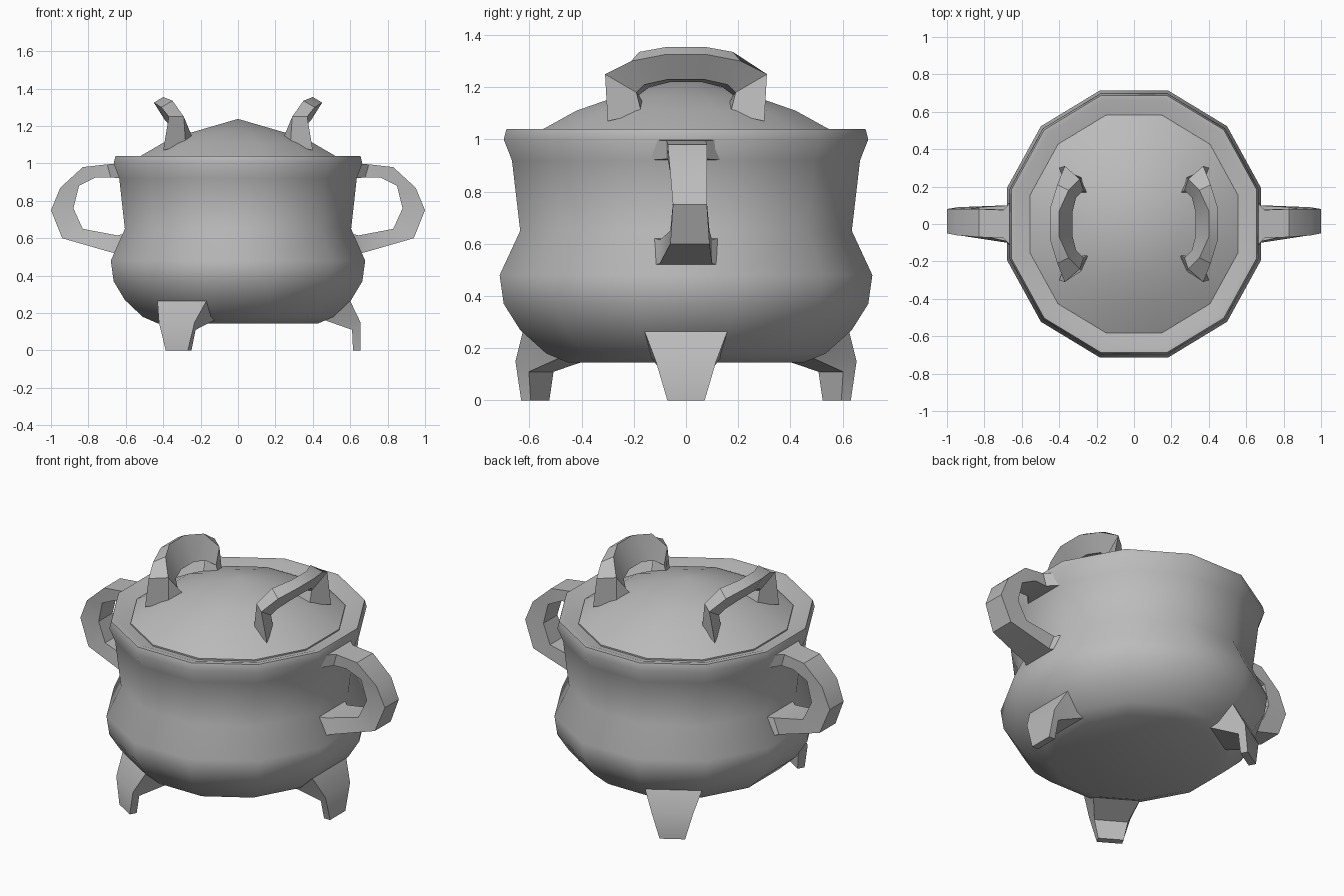
import bpy, bmesh, math

if "Cube" in bpy.data.objects:
    bpy.data.objects.remove(bpy.data.objects["Cube"], do_unlink=True)

iron = bpy.data.materials.new("grey_iron")
iron.use_nodes = True
GREY = (0.5, 0.5, 0.5, 1)
iron.diffuse_color = GREY
iron.node_tree.nodes["Principled BSDF"].inputs["Base Color"].default_value = GREY

SIDES = 12
DEPTH = 1.05  # the pot is slightly deeper than wide


def finish(name, bm, angle=42):
    bmesh.ops.recalc_face_normals(bm, faces=bm.faces)
    mesh = bpy.data.meshes.new(name)
    bm.to_mesh(mesh)
    bm.free()
    mesh.materials.append(iron)
    obj = bpy.data.objects.new(name, mesh)
    bpy.context.collection.objects.link(obj)
    bpy.ops.object.select_all(action='DESELECT')
    obj.select_set(True)
    bpy.context.view_layer.objects.active = obj
    bpy.ops.object.shade_smooth_by_angle(angle=math.radians(angle))
    return obj


def bridge(bm, rings):
    for a, b in zip(rings, rings[1:]):
        n = len(a)
        for i in range(n):
            j = (i + 1) % n
            bm.faces.new((a[i], a[j], b[j], b[i]))


def lathe(name, profile, tip=None):
    """Twelve-sided turned form; profile gives (flat-to-centre distance, z)."""
    bm = bmesh.new()
    rings = []
    for dist, z in profile:
        r = dist / math.cos(math.pi / SIDES)
        angles = [2 * math.pi * (i + 0.5) / SIDES for i in range(SIDES)]
        rings.append([bm.verts.new((r * math.cos(a), DEPTH * r * math.sin(a), z))
                      for a in angles])
    bridge(bm, rings)
    bm.faces.new(rings[0])
    if tip:
        top = bm.verts.new((0, 0, tip))
        for i in range(SIDES):
            bm.faces.new((rings[-1][i], rings[-1][(i + 1) % SIDES], top))
    else:
        bm.faces.new(rings[-1])
    return finish(name, bm)


def loft(name, sections, angle=35):
    bm = bmesh.new()
    rings = [[bm.verts.new(p) for p in s] for s in sections]
    bridge(bm, rings)
    bm.faces.new(rings[0])
    bm.faces.new(rings[-1])
    return finish(name, bm, angle)


def mirror_x(obj):
    obj.modifiers.new("mirror", 'MIRROR').use_axis[0] = True


# Pot body with a flared rim that dips inward to the lid
lathe("pot_body", [(0.43, 0.145), (0.51, 0.18), (0.605, 0.27), (0.665, 0.37),
                   (0.68, 0.48), (0.605, 0.65), (0.635, 0.92), (0.665, 1.0),
                   (0.655, 1.04), (0.63, 1.04), (0.55, 1.01)])

# Domed lid
lathe("lid", [(0.555, 1.0), (0.555, 1.02), (0.40, 1.11), (0.25, 1.165)], tip=1.238)

# Side handles: outer x, z, inner x, z, low y, high y
ear = [(0.62, 1.0, 0.62, 0.92, -0.15, 0.15),
       (0.70, 0.995, 0.68, 0.925, -0.075, 0.075),
       (0.83, 0.98, 0.76, 0.925, -0.07, 0.08),
       (0.95, 0.87, 0.85, 0.88, -0.06, 0.08),
       (1.0, 0.75, 0.88, 0.76, -0.05, 0.08),
       (0.94, 0.60, 0.83, 0.65, -0.06, 0.09),
       (0.68, 0.525, 0.645, 0.615, -0.1, 0.1),
       (0.62, 0.51, 0.58, 0.63, -0.15, 0.15)]
mirror_x(loft("side_handles", [[(ox, lo, oz), (ox, hi, oz), (ix, hi, iz), (ix, lo, iz)]
                               for ox, oz, ix, iz, lo, hi in ear]))

# Lid handles: half of an outward-leaning arch, reflected front to back
half = [[(0.40, 0.30, 1.07), (0.28, 0.25, 1.10), (0.24, 0.16, 1.13), (0.35, 0.17, 1.10)],
        [(0.37, 0.31, 1.25), (0.29, 0.24, 1.25), (0.27, 0.18, 1.17), (0.35, 0.19, 1.18)],
        [(0.41, 0.21, 1.30), (0.35, 0.18, 1.335), (0.31, 0.14, 1.20), (0.37, 0.16, 1.21)],
        [(0.45, 0.08, 1.325), (0.40, 0.07, 1.355), (0.33, 0.06, 1.22), (0.39, 0.07, 1.23)]]
other = [[(x, -y, z) for x, y, z in s] for s in reversed(half)]
mirror_x(loft("lid_handles", half + other))

# Three feet: outer reach, half width, z, then the same for the inner edge
foot = [(0.595, 0.155, 0.275, 0.44, 0.13, 0.17),
        (0.655, 0.11, 0.15, 0.61, 0.09, 0.11),
        (0.655, 0.068, 0.0, 0.615, 0.068, 0.0)]
for k, label in enumerate(("left", "back_right", "front_right")):
    a = k * 2 * math.pi / 3

    def place(r, w, z):
        return (r * math.cos(a) - w * math.sin(a),
                DEPTH * (r * math.sin(a) + w * math.cos(a)), z)

    loft("foot_" + label, [[place(ro, -wo, zo), place(ro, wo, zo),
                            place(ri, wi, zi), place(ri, -wi, zi)]
                           for ro, wo, zo, ri, wi, zi in foot])
